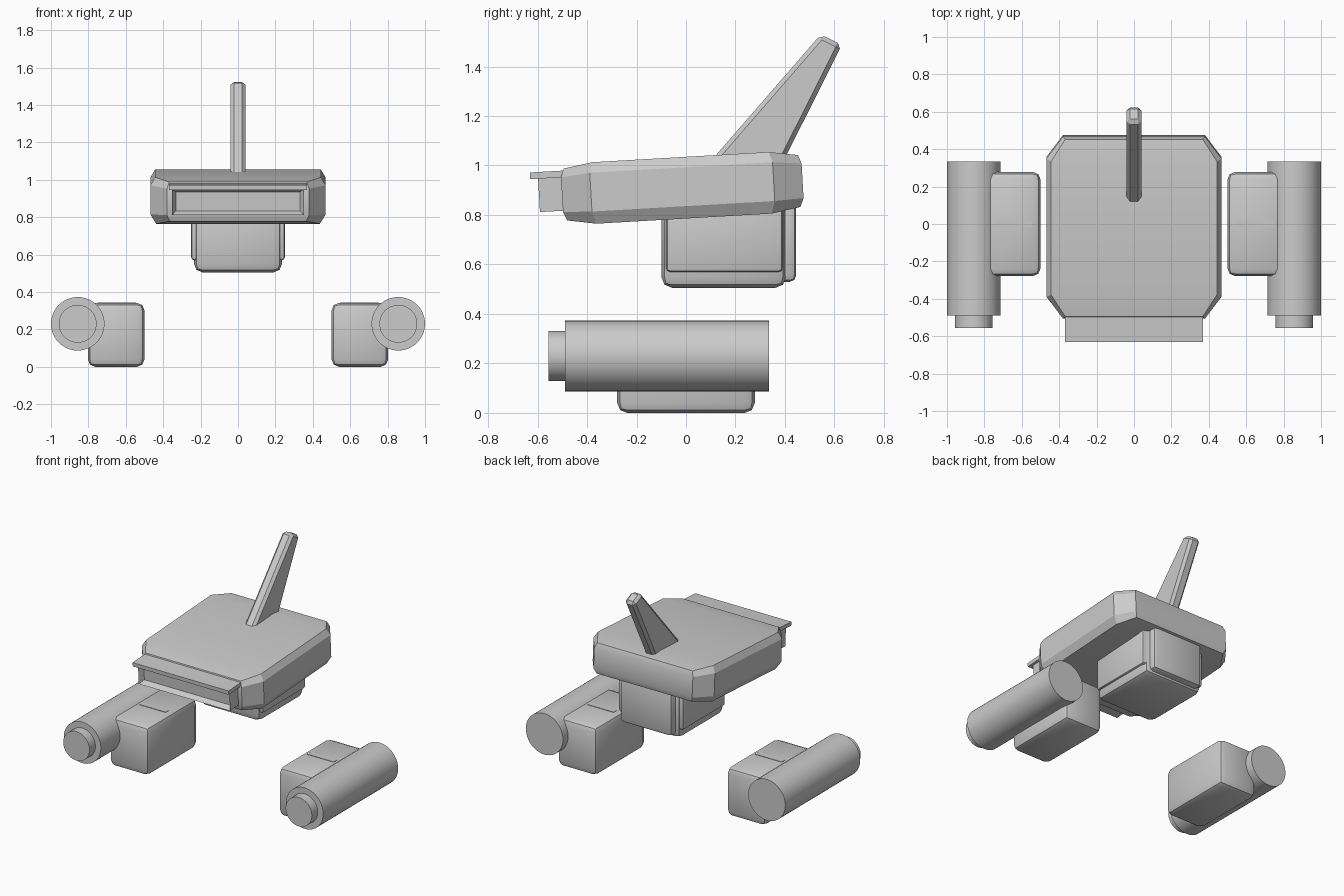
import bpy
import bmesh
import math
from mathutils import Matrix, Vector

cube = bpy.data.objects.get("Cube")
if cube:
    bpy.data.objects.remove(cube, do_unlink=True)

grey = bpy.data.materials.new("plain_grey")
grey.use_nodes = True
tone = (0.6, 0.6, 0.6, 1)
grey.diffuse_color = tone
grey.node_tree.nodes["Principled BSDF"].inputs["Base Color"].default_value = tone

TILT = math.radians(3.3)
HULL = Matrix.Translation((0, -0.015, 0.91)) @ Matrix.Rotation(TILT, 4, "X")


def finish(bm, name, bevel=0, segments=2, matrix=None):
    """Turn a bmesh into a shaded object with an optional bevel."""
    if matrix:
        bm.transform(matrix)
    bmesh.ops.recalc_face_normals(bm, faces=bm.faces)
    if bevel:
        bmesh.ops.bevel(bm, geom=bm.edges[:], offset=bevel, segments=segments,
                        profile=0.5, affect="EDGES", clamp_overlap=True)
    mesh = bpy.data.meshes.new(name)
    bm.to_mesh(mesh)
    bm.free()
    mesh.materials.append(grey)
    obj = bpy.data.objects.new(name, mesh)
    bpy.context.collection.objects.link(obj)
    bpy.ops.object.select_all(action="DESELECT")
    obj.select_set(True)
    bpy.context.view_layer.objects.active = obj
    bpy.ops.object.shade_smooth_by_angle(angle=math.radians(30))
    return obj


def box_mesh(low, high):
    bm = bmesh.new()
    bmesh.ops.create_cube(bm, size=1)
    low, high = Vector(low), Vector(high)
    for v in bm.verts:
        v.co = (low + high) / 2 + v.co * (high - low)
    return bm


def box(name, low, high, bevel=0, segments=2, matrix=None):
    return finish(box_mesh(low, high), name, bevel, segments, matrix)


def cylinder(name, x, z, radius, y0, y1):
    bm = bmesh.new()
    bmesh.ops.create_cone(bm, cap_ends=True, segments=48, radius1=radius,
                          radius2=radius, depth=y1 - y0)
    place = Matrix.Translation((x, (y0 + y1) / 2, z)) @ Matrix.Rotation(math.pi / 2, 4, "X")
    return finish(bm, name, matrix=place)


# Main hull: octagonal rings, with the nose and tail edges lower than the sides
def hull_ring(bm, inset, z_end, z_side):
    ring = []
    for sx, sy, side_first in ((1, -1, 0), (1, 1, 1), (-1, 1, 0), (-1, -1, 1)):
        end = (sx * (0.38 - inset / 2), sy * (0.487 - inset / 2), z_end)
        side = (sx * (0.468 - inset), sy * (0.37 - inset / 2), z_side)
        pair = (side, end) if side_first else (end, side)
        ring += [bm.verts.new(p) for p in pair]
    return ring


bm = bmesh.new()
levels = ((0.03, -0.105, -0.125), (0, -0.07, -0.075), (0, 0.07, 0.082), (0.025, 0.105, 0.124))
rings = [hull_ring(bm, *level) for level in levels]
for a, b in zip(rings, rings[1:]):
    for i in range(8):
        j = (i + 1) % 8
        bm.faces.new((a[i], a[j], b[j], b[i]))
for r in (rings[0], rings[-1]):
    for ids in ((0, 1, 6, 7), (1, 2, 5, 6), (2, 3, 4, 5)):
        bm.faces.new([r[i] for i in ids])
finish(bm, "hull", matrix=HULL)

# Nose box with a recessed front and a visor above it
bm = box_mesh((-0.352, -0.58, -0.065), (0.352, -0.44, 0.075))
front = [f for f in bm.faces if f.normal.y < -0.9 or f.calc_center_median().y < -0.57]
bmesh.ops.inset_region(bm, faces=front, thickness=0.028)
bmesh.ops.translate(bm, verts=list({v for f in front for v in f.verts}), vec=(0, 0.035, 0))
finish(bm, "nose_frame", matrix=HULL)
box("nose_visor", (-0.37, -0.612, 0.07), (0.37, -0.44, 0.097), matrix=HULL)

# Underslung housing with raised side and rear panels
box("lower_housing", (-0.235, -0.1, 0.505), (0.235, 0.405, 0.88), 0.045)
box("housing_side_panels", (-0.25, -0.08, 0.57), (0.25, 0.39, 0.86), 0.015)
box("housing_rear_panel", (-0.2, 0.2, 0.53), (0.2, 0.445, 0.87), 0.025)

# Swept tail fin with chamfered leading and trailing edges
outline = ((0.085, 1.0), (0.545, 1.53), (0.63, 1.487), (0.385, 1.0))
bm = bmesh.new()
left, right = [[bm.verts.new((x, y, z)) for y, z in outline] for x in (0.04, -0.04)]
bm.faces.new(left)
bm.faces.new(right[::-1])
for i in range(4):
    j = (i + 1) % 4
    bm.faces.new((left[i], right[i], right[j], left[j]))
finish(bm, "tail_fin", 0.018, 1)

# Side pods: a tube with a nozzle, joined to a rounded block
for side, s in (("left", 1), ("right", -1)):
    cylinder(side + "_tube", s * 0.857, 0.23, 0.143, -0.49, 0.335)
    cylinder(side + "_nozzle", s * 0.857, 0.23, 0.101, -0.555, -0.4)
    inner, outer = sorted((s * 0.5, s * 0.803))
    box(side + "_block", (inner, -0.278, 0), (outer, 0.278, 0.342), 0.04)
    a, b = sorted((s * 0.545, s * 0.75))
    box(side + "_block_strip", (a, -0.018, 0.335), (b, 0.018, 0.345))
